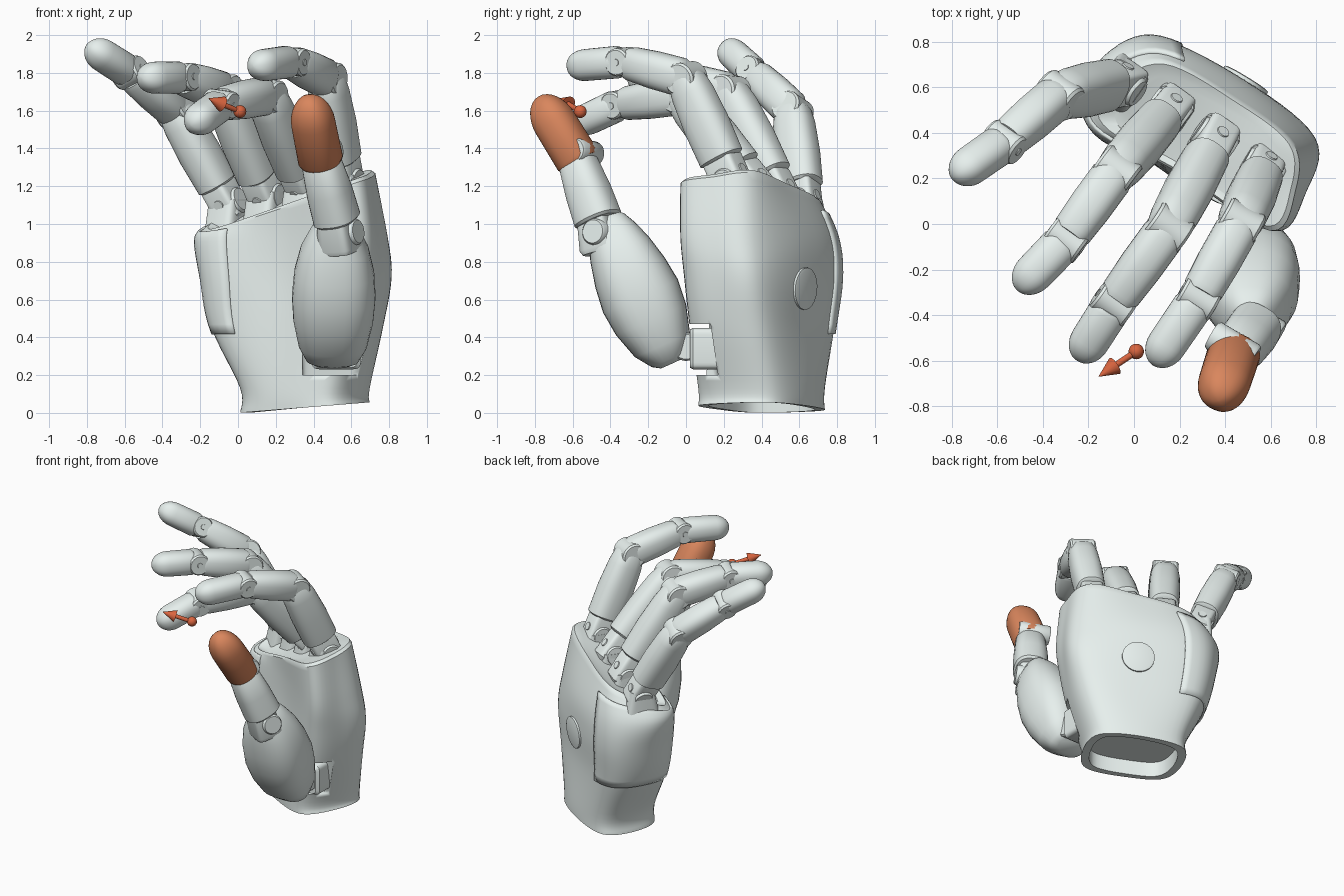
import bpy, bmesh, math
from mathutils import Vector as V

if "Cube" in bpy.data.objects:
    bpy.data.objects.remove(bpy.data.objects["Cube"])


def material(name, *rgb):
    m = bpy.data.materials.new(name)
    m.diffuse_color = (*rgb, 1)
    m.use_nodes = True
    m.node_tree.nodes["Principled BSDF"].inputs["Base Color"].default_value = m.diffuse_color
    return m


pale = material("pale_grey", .8, .87, .85)
orange = material("orange", .70, .24, .11)
red = material("red_orange", .70, .13, .05)


def finish(name, bm, mat=None):
    bmesh.ops.recalc_face_normals(bm, faces=bm.faces)
    me = bpy.data.meshes.new(name)
    bm.to_mesh(me)
    bm.free()
    ob = bpy.data.objects.new(name, me)
    bpy.context.collection.objects.link(ob)
    me.materials.append(mat or pale)
    return ob


def skin(name, rings, closed=True, mat=None):
    """Bridge rings of points; closed rings also get end caps."""
    bm = bmesh.new()
    vs = [[bm.verts.new(p) for p in r] for r in rings]
    n = len(rings[0])
    for a, b in zip(vs, vs[1:]):
        for i in range(n if closed else n - 1):
            j = (i + 1) % n
            bm.faces.new((a[i], a[j], b[j], b[i]))
    if closed:
        bm.faces.new(vs[0])
        bm.faces.new(vs[-1])
    return finish(name, bm, mat)


def limb(name, a, b, side, prof, e=2.5, mat=None, n=32):
    """Superelliptic loft from a to b; prof rows are (t, half width, half depth)."""
    a, b = V(a), V(b)
    z = (b - a).normalized()
    x = (side - z * side.dot(z)).normalized()
    y = z.cross(x)
    sp = lambda c: math.copysign(abs(c) ** (2 / e), c)
    ang = [2 * math.pi * i / n for i in range(n)]
    rings = [[a + (b - a) * t + x * w * sp(math.cos(q)) + y * d * sp(math.sin(q)) for q in ang]
             for t, w, d in prof]
    return skin(name, rings, mat=mat)


def rod(name, c, axis, half, r, mat=None):
    axis = axis.normalized()
    k = min(0.012, half * 0.3) / (2 * half)
    return limb(name, c - axis * half, c + axis * half, V((0.31, 0.2, 0.93)),
                [(0, r * .88, r * .88), (k, r, r), (1 - k, r, r), (1, r * .88, r * .88)], 2, mat, 24)


def dome(t0, w, d, length, r):
    """Straight body closing in a rounded end."""
    out = [(t0, w * .9, d * .9), (t0 + .06, w, d)]
    s = 1 - r / length
    for i in range(9):
        q = i / 8.3 * math.pi / 2
        out.append((s + (1 - s) * math.sin(q), w * .98 * math.cos(q), d * .98 * math.cos(q)))
    return out


# --- palm: eight-point sections from wrist to knuckles
wrist = [(.20, .735), (.49, .63), (.69, .45), (.64, .22), (.48, .065), (.21, .18), (.02, .35), (.06, .60)]
heel = [(.11, .785), (.48, .62), (.75, .41), (.72, .18), (.56, .02), (.22, .2), (-.12, .40), (-.08, .65)]
mid = [(.08, .82), (.49, .63), (.795, .38), (.76, .16), (.60, -.01), (.22, .22), (-.16, .40), (-.145, .67)]
upper = [(.08, .80), (.48, .62), (.77, .36), (.75, .14), (.62, -.03), (.22, .22), (-.18, .42), (-.18, .66)]
crown = [(.12, .72), (.46, .54), (.70, .35), (.71, .15), (.60, -.03), (.22, .21), (-.16, .44), (-.12, .61)]
rows = [(wrist, 0, .08), (wrist, .13, 0), (heel, .45, 0), (mid, .72, 0), (upper, .92, .03)]
rows = [[V((x, y, z + k * x)) for x, y in pts] for pts, z, k in rows]
rim = [1.11, 1.2, 1.27, 1.25, 1.21, 1.08, .96, 1.02]
rows.append([V((x, y, z)) for (x, y), z in zip(crown, rim)])


def cr(p, t):
    a, b, c, d = p
    return b + .5 * t * (c - a + t * (2 * a - 5 * b + 4 * c - d + t * (3 * (b - c) + d - a)))


def surf(s, v):
    """Point on the palm at section position s and height position v."""
    i = math.floor(s)
    j = min(int(v), len(rows) - 2)
    col = []
    for m in range(j - 1, j + 3):
        r = rows[max(0, min(m, len(rows) - 1))]
        col.append(cr([r[(i + k) % 8] for k in (-1, 0, 1, 2)], s - i))
    return cr(col, v - j)


def inset(r, f, dz):
    c = sum(r, V()) / len(r)
    return [V((c.x + (p.x - c.x) * f, c.y + (p.y - c.y) * f, p.z + dz)) for p in r]


rings = [[surf(i / 7, j / 6) for i in range(56)] for j in range(31)]
palm = skin("palm", [inset(rings[0], .84, .11), inset(rings[0], .84, 0)] + rings
            + [inset(rings[-1], .95, .015), inset(rings[-1], .8, .0)])
# recess for the thumb mount
X = V((1, 0, 0))
cutter = limb("thumb_recess_cutter", (.59, .02, .2), (.59, .02, .47), X, [(0, .25, .15), (1, .25, .11)], 12)
cutter.hide_render = True
cut = palm.modifiers.new("recess", 'BOOLEAN')
cut.operation, cut.object, cut.solver = 'DIFFERENCE', cutter, 'EXACT'
# raised shell on the little-finger side
shell = skin("palm_side_shell", [[surf(5.63 + 2.7 * i / 24, 1.9 + 2.7 * j / 16) for i in range(25)]
                                 for j in range(17)], closed=False)
mod = shell.modifiers.new("thickness", 'SOLIDIFY')
mod.thickness, mod.offset = .024, 0
# round cover on the back of the hand, following the surface slope
slope = (surf(1.15, 2.75) - surf(.85, 2.75)).cross(surf(1, 2.9) - surf(1, 2.6))
rod("back_cover", surf(1, 2.75), slope, .014, .112)

# --- fingers: knuckle, middle joint, end joint, tip centre, scale
fingers = {
    "little": [(-.05, .62, 1.1), (-.33, .565, 1.6), (-.57, .36, 1.8), (-.735, .245, 1.905), .97],
    "ring": [(.155, .50, 1.14), (-.08, .23, 1.7), (-.30, -.07, 1.775), (-.455, -.23, 1.775), 1],
    "middle": [(.355, .37, 1.19), (.15, -.02, 1.68), (-.09, -.35, 1.635), (-.205, -.53, 1.55), 1],
    "index": [(.565, .24, 1.23), (.465, 0, 1.77), (.28, -.33, 1.86), (.13, -.55, 1.84), 1],
}
for nm, (p0, p1, p2, p3, k) in fingers.items():
    p0, p1, p2, p3 = map(V, (p0, p1, p2, p3))
    side = (p1 - p0).cross(p2 - p1).normalized()
    up = (p1 - p0).normalized()
    P = lambda rows_: [(t, w * k, d * k) for t, w, d in rows_]
    # knuckle block, its pivot and the fork into the palm
    limb(nm + "_knuckle", p0 - up * .08, p0 + up * .17, side,
         P([(0, .06, .07), (.1, .078, .092), (.8, .078, .092), (1, .06, .07)]), 6)
    rod(nm + "_knuckle_pivot", p0, side, .09, .07)
    limb(nm + "_fork", p0 - V((0, 0, .16)), p0 + V((0, 0, .03)), side, P([(0, .095, .13), (1, .09, .085)]), 5)
    rod(nm + "_knuckle_bolt", p0 + up * .03, up.cross(side), .098 * k, .03)
    # three segments with hinges
    limb(nm + "_lower_segment", p0, p1, side,
         P([(.2, .085, .10), (.22, .1, .12), (.55, .107, .122), (.85, .102, .112), (.98, .094, .098), (1.06, .07, .07)]))
    rod(nm + "_middle_hinge", p1, side, .088 * k, .088 * k)
    limb(nm + "_middle_segment", p1, p2, side,
         P([(0, .08, .085), (.1, .096, .102), (.5, .096, .1), (.86, .09, .09), (.93, .08, .08)]))
    rod(nm + "_end_hinge", p2, side, .084 * k, .074 * k)
    rod(nm + "_end_hinge_pin", p2, side, .088 * k, .02)
    L = (p3 - p2).length
    r = .085 * k
    end = p2 + (p3 - p2) * (L + r) / L
    limb(nm + "_fingertip", p2, end, side, dome(.06, .089 * k, .086 * k, L + r, .11), 2.3)

# --- thumb
S = V((.85, -.5, .1)).normalized()
limb("thumb_mount", (.52, .20, .34), (.52, .02, .34), X,
     [(0, .13, .11), (.9, .13, .11), (1, .11, .1)], 8)
rod("thumb_mount_pivot", V((.51, -.0, .35)), X, .11, .075)
limb("thumb_base", (.5, -.08, .26), (.515, -.43, 1.04), X,
     [(0, .10, .06), (.03, .14, .10), (.13, .182, .16), (.3, .212, .203), (.46, .222, .217),
      (.62, .212, .2), (.78, .18, .168), (.9, .13, .13), (.97, .09, .1), (1, .06, .07)], 2.5)
J1, J2, J3 = V((.545, -.44, .95)), V((.435, -.58, 1.35)), V((.37, -.78, 1.675))
limb("thumb_knuckle", J1 - V((0, 0, .1)), J1.lerp(J2, .35), S, [(0, .09, .09), (.1, .1, .1), (1, .08, .08)], 5)
rod("thumb_knuckle_pivot", J1, S, .108, .07)
limb("thumb_lower_segment", J1, J2, S,
     [(.16, .105, .11), (.19, .118, .125), (.55, .115, .118), (.92, .102, .1), (1.0, .08, .08)])
rod("thumb_end_hinge", J2 + V((0, .04, .03)), S, .108, .068)
L = (J3 - J2).length
limb("thumb_tip", J2, J3, S, dome(-.08, .116, .115, L, .17), 2.3, orange)

# --- arrow marker: ball, shaft and head
A, B = V((.01, -.56, 1.595)), V((-.155, -.67, 1.665))
d = (B - A).normalized()
bm = bmesh.new()
bmesh.ops.create_uvsphere(bm, u_segments=20, v_segments=12, radius=.034)
bmesh.ops.translate(bm, verts=bm.verts, vec=A)
finish("arrow_ball", bm, red)
rod("arrow_shaft", (A + B - d * .08) / 2, d, (B - A).length / 2 - .04, .014, red)
limb("arrow_head", B - d * .09, B, V((0, 0, 1)), [(0, .042, .042), (1, .001, .001)], 2, red, 20)

# smooth shading with crisp edges
for ob in bpy.context.collection.objects:
    ob.select_set(True)
    bpy.context.view_layer.objects.active = ob
bpy.ops.object.shade_smooth_by_angle(angle=math.radians(35))
